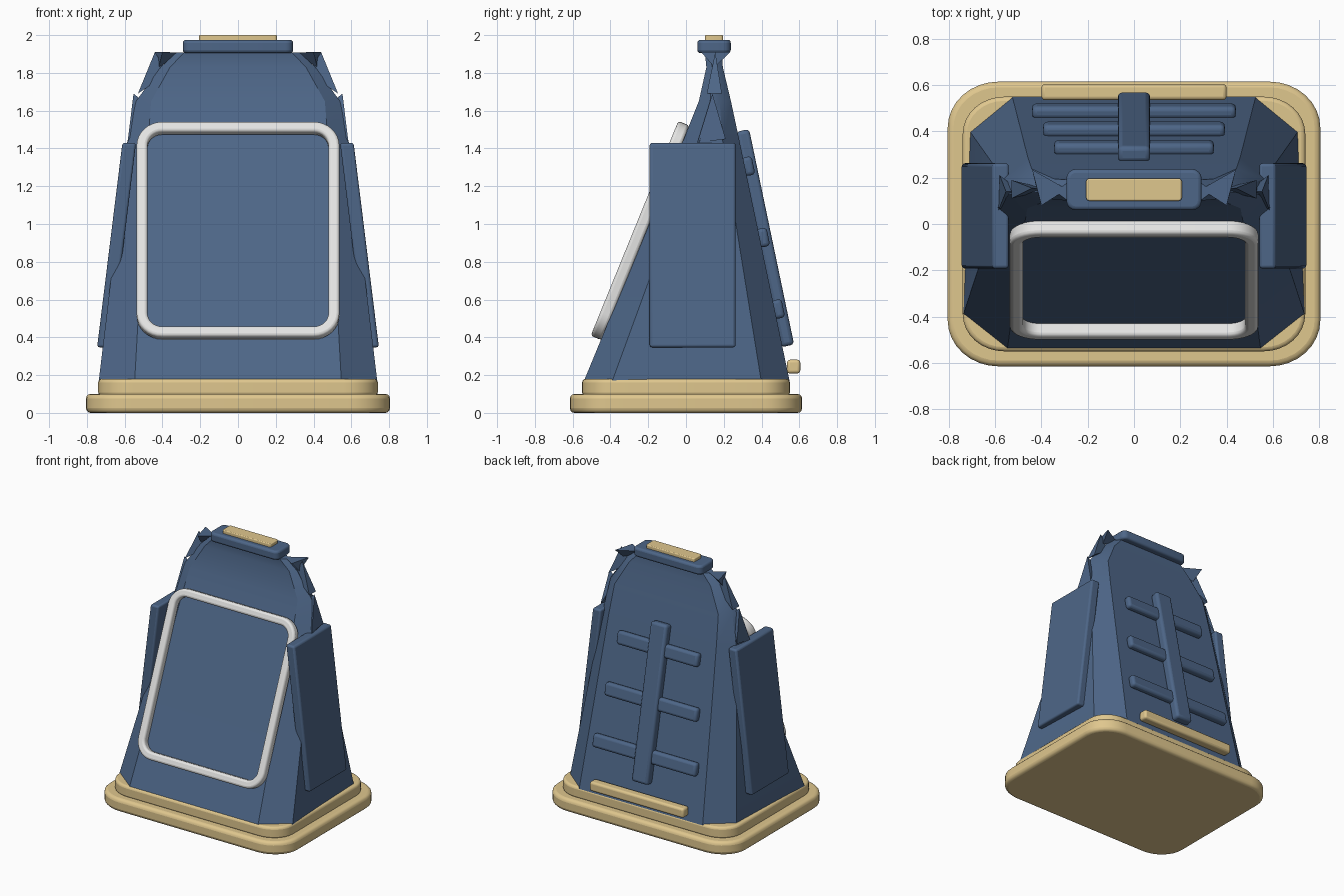
import bpy, bmesh, math

cube = bpy.data.objects.get("Cube")
if cube:
    bpy.data.objects.remove(cube, do_unlink=True)


def material(name, rgb):
    m = bpy.data.materials.new(name)
    m.use_nodes = True
    m.diffuse_color = (*rgb, 1)
    bsdf = m.node_tree.nodes["Principled BSDF"]
    bsdf.inputs["Base Color"].default_value = (*rgb, 1)
    bsdf.inputs["Roughness"].default_value = 0.6
    return m


BLUE = material("slate blue", (0.075, 0.133, 0.245))
TAN = material("sand", (0.74, 0.57, 0.27))
WHITE = material("off white", (0.78, 0.78, 0.77))


def finish(name, bm, mat, bevel=0.0, smooth=True):
    """Turn a bmesh into a named object with optional rounded edges."""
    bmesh.ops.recalc_face_normals(bm, faces=bm.faces)
    mesh = bpy.data.meshes.new(name)
    bm.to_mesh(mesh)
    bm.free()
    ob = bpy.data.objects.new(name, mesh)
    bpy.context.collection.objects.link(ob)
    mesh.materials.append(mat)
    if bevel:
        mod = ob.modifiers.new("rounded edges", "BEVEL")
        mod.width, mod.segments = bevel, 3
        mod.limit_method, mod.angle_limit = "ANGLE", math.radians(40)
    if smooth:
        bpy.ops.object.select_all(action="DESELECT")
        ob.select_set(True)
        bpy.context.view_layer.objects.active = ob
        bpy.ops.object.shade_smooth_by_angle(angle=math.radians(35))
    return ob


def rounded_ring(hx, y0, y1, rx, ry, steps, back=1.0):
    """Points around a rectangle with elliptical corners; back scales its rear width."""
    corners = ((hx - rx, y1 - ry), (rx - hx, y1 - ry), (rx - hx, y0 + ry), (hx - rx, y0 + ry))
    pts = []
    for q, (cx, cy) in enumerate(corners):
        for i in range(steps + 1):
            a = math.pi / 2 * (q + i / steps)
            x = cx + rx * math.cos(a)
            pts.append((x * back if q < 2 else x, cy + ry * math.sin(a)))
    return pts


def bridge(bm, a, b):
    for i in range(len(a)):
        j = (i + 1) % len(a)
        bm.faces.new((a[i], a[j], b[j], b[i]))


def loft(name, rings, mat, bevel=0.0, steps=4, back=1.0):
    """Skin rings given as (z, half width, front, back, corner x, corner y)."""
    bm = bmesh.new()
    loops = [[bm.verts.new((x, y, z)) for x, y in rounded_ring(*r, steps, back)]
             for z, *r in rings]
    for a, b in zip(loops, loops[1:]):
        bridge(bm, a, b)
    bm.faces.new(loops[0][::-1])
    bm.faces.new(loops[-1])
    return finish(name, bm, mat, bevel)


def box(name, size, loc, mat, bevel, tilt=0.0):
    bm = bmesh.new()
    bmesh.ops.create_cube(bm, size=1)
    bmesh.ops.scale(bm, vec=size, verts=bm.verts)
    ob = finish(name, bm, mat, bevel)
    ob.location, ob.rotation_euler = loc, (tilt, 0, 0)


# Stepped base
loft("base_plinth", [(0, 0.805, -0.615, 0.615, 0.22, 0.2),
                     (0.1, 0.805, -0.615, 0.615, 0.22, 0.2)], TAN, 0.025, 8)
loft("base_step", [(0.09, 0.74, -0.55, 0.55, 0.18, 0.16),
                   (0.18, 0.74, -0.55, 0.55, 0.18, 0.16)], TAN, 0.018, 8)

# Tapered body with cut corners, raked more at the front than at the back
loft("body", [(0.17, 0.737, -0.54, 0.548, 0.19, 0.15),
              (1.43, 0.587, -0.02, 0.285, 0.11, 0.09),
              (1.65, 0.54, 0.068, 0.238, 0.08, 0.06),
              (1.83, 0.41, 0.108, 0.195, 0.05, 0.03),
              (1.908, 0.325, 0.1, 0.19, 0.04, 0.03)], BLUE, steps=1, back=0.96)

# Top cap and its inlay
loft("top_cap", [(1.905, 0.292, 0.06, 0.237, 0.04, 0.04),
                 (1.975, 0.292, 0.06, 0.237, 0.04, 0.04)], BLUE, 0.016)
loft("top_inlay", [(1.96, 0.207, 0.1, 0.197, 0.015, 0.015),
                   (2.0, 0.207, 0.1, 0.197, 0.015, 0.015)], TAN, 0.006)

# Front frame: a flat band with rounded corners and edges
bm = bmesh.new()
loops = []
for inset, z in ((0, -0.032), (0, 0.032), (0.058, 0.032), (0.058, -0.032)):
    r = 0.135 - inset
    ring = rounded_ring(0.537 - inset, inset - 0.614, 0.614 - inset, r, r, 8)
    loops.append([bm.verts.new((x, y, z)) for x, y in ring])
for i in range(4):
    bridge(bm, loops[i], loops[(i + 1) % 4])
frame = finish("front_frame", bm, WHITE, 0.016)
frame.location = (0, -0.243, 0.965)
frame.rotation_euler = (math.radians(90 - 22.2), 0, 0)

# Leaning side panels, shoulder lumps and flared corner fins
for side, label in ((1, "left"), (-1, "right")):
    bm = bmesh.new()
    bmesh.ops.create_cube(bm, size=1)
    for v in bm.verts:
        high = v.co.z > 0
        inner, outer = (0.54, 0.612) if high else (0.672, 0.746)
        v.co = (side * (outer if v.co.x * side > 0 else inner),
                0.035 + v.co.y * 0.455, 1.43 if high else 0.347)
    finish(label + "_side_panel", bm, BLUE, 0.014)

    for part, pts in (
        ("fin_flare", ((0.44, 0.235, 1.91), (0.4, 0.08, 1.91), (0.29, 0.15, 1.908), (0.42, 0.15, 1.83))),
        ("fin_ridge", ((0.44, 0.155, 1.91), (0.53, 0.19, 1.69), (0.53, 0.11, 1.69), (0.37, 0.15, 1.8))),
        ("shoulder", ((0.553, 0.14, 1.69), (0.585, 0.06, 1.43), (0.58, 0.21, 1.45), (0.49, 0.14, 1.64))),
    ):
        bm = bmesh.new()
        vs = [bm.verts.new((side * x, y, z)) for x, y, z in pts]
        for skip in range(4):
            bm.faces.new([v for i, v in enumerate(vs) if i != skip])
        finish(label + "_" + part, bm, BLUE, smooth=False)

# Ribs and spine on the back
lean = math.radians(11.8)
box("back_spine", (0.14, 0.07, 1.165), (0, 0.419, 0.925), BLUE, 0.02, lean)
for i in range(3):
    box(f"back_rib_{i + 1}", (0.88 - 0.095 * i, 0.055, 0.1),
        (0, 0.488 - 0.079 * i, 0.55 + 0.378 * i), BLUE, 0.02, lean)

# Rear sill bar
box("rear_sill", (0.8, 0.07, 0.073), (0, 0.57, 0.245), TAN, 0.016)
